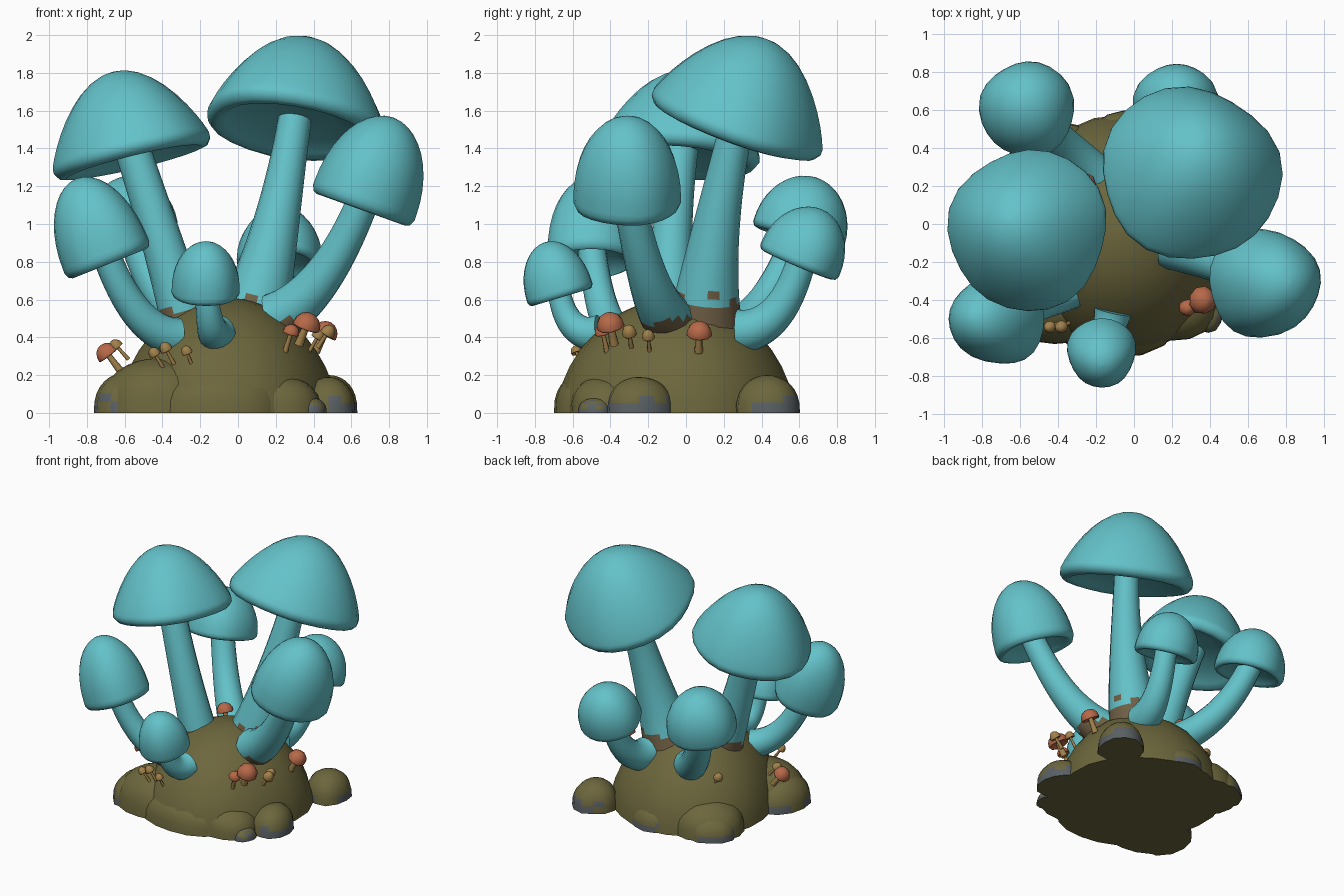
import bpy, bmesh, math, random
from mathutils import Vector

random.seed(4)
UP = Vector((0, 0, 1))
cube = bpy.data.objects.get("Cube")
if cube:
    bpy.data.objects.remove(cube, do_unlink=True)


def material(name, red, green, blue):
    mat = bpy.data.materials.new(name)
    mat.use_nodes = True
    colour = (red, green, blue, 1)
    mat.diffuse_color = colour
    mat.node_tree.nodes["Principled BSDF"].inputs["Base Color"].default_value = colour
    return mat


TEAL = material("teal", .125, .54, .585)
MOSS = material("moss", .15, .135, .046)
SLATE = material("slate", .1, .115, .125)
SOIL = material("soil", .16, .115, .06)
ORANGE = material("orange", .47, .14, .065)
TAN = material("tan", .36, .22, .07)


def skin(name, rings, materials, rule=None):
    """Join rings of points into a closed, smooth shaded surface."""
    bm = bmesh.new()
    loops = [[bm.verts.new(point) for point in ring] for ring in rings]
    for lower, upper in zip(loops, loops[1:]):
        for i in range(len(lower)):
            bm.faces.new((lower[i - 1], lower[i], upper[i], upper[i - 1]))
    bm.faces.new(loops[0])
    bm.faces.new(loops[-1])
    bmesh.ops.recalc_face_normals(bm, faces=bm.faces)
    if rule:
        for face in bm.faces:
            face.material_index = int(rule(face.calc_center_median().z))
    mesh = bpy.data.meshes.new(name)
    bm.to_mesh(mesh)
    bm.free()
    for mat in materials:
        mesh.materials.append(mat)
    part = bpy.data.objects.new(name, mesh)
    bpy.context.collection.objects.link(part)
    bpy.ops.object.select_all(action='DESELECT')
    part.select_set(True)
    bpy.context.view_layer.objects.active = part
    bpy.ops.object.shade_smooth_by_angle(angle=math.radians(65))


def circle(segments):
    angles = [math.tau * i / segments for i in range(segments)]
    return [(math.cos(a), math.sin(a), a) for a in angles]


def dome(steps, power):
    """Quarter-round (radius, height) profile; a higher power makes a bell."""
    turns = [max(.01, i / steps) * math.pi / 2 for i in range(steps + 1)]
    return [(math.sin(t), max(0, math.cos(t)) ** power) for t in turns]


LIP = [(1, -.06), (.95, -.13), (.87, -.15), (.78, -.1), (.5, -.01), (.02, .02)]
FLAT = [(.02, 0)]


def lathe(name, profile, place, axis, size, materials, segments, wave=.025, rule=None):
    """Turn a profile about a tilted axis, with a gently uneven outline."""
    turn = UP.rotation_difference(Vector(axis))
    phase = random.uniform(0, math.tau)
    rings = []
    for radius, height in profile:
        ring = []
        for c, s, a in circle(segments):
            r = radius * (1 + wave * radius * (math.sin(3 * a + phase) + math.sin(5 * a) / 2))
            local = Vector((r * c * size[0], r * s * size[1], height * size[2]))
            ring.append(Vector(place) + turn @ local)
        rings.append(ring)
    skin(name, rings, materials, rule)


def stem(name, base, bend, top, thick, thin, materials, segments, steps, rule=None):
    """Sweep a tapering circle along a quadratic curve."""
    base, bend, top = Vector(base), Vector(bend), Vector(top)
    rings = []
    for k in range(steps + 1):
        t = k / steps
        lower, upper = base.lerp(bend, t), bend.lerp(top, t)
        turn = UP.rotation_difference(upper - lower)
        radius = thin + (thick - thin) * (1 - t) ** 1.5
        rings.append([lower.lerp(upper, t) + turn @ Vector((c * radius, s * radius, 0))
                      for c, s, a in circle(segments)])
    skin(name, rings, materials, rule)


def mushroom(name, power, rim, axis, radius, height, base, bend, thick, thin, soil=0):
    """Tilted cap on a curved stem, with ragged soil up to a given height."""
    lathe(name + "_cap", dome(10, power) + LIP, rim, axis, (radius, radius, height), [TEAL], 24)
    top = Vector(rim) + Vector(axis).normalized() * height * .08
    stem(name + "_stem", base, bend, top, thick, thin, [TEAL, SOIL], 16, 24,
         lambda z: z < soil + random.uniform(-.035, .035))


# Large mushrooms
mushroom("tall_right", 1.75, (.3, .27, 1.55), (.15, .36, 1), .475, .46,
         (.06, .1, .45), (.2, .12, .89), .2, .088, soil=.59)
mushroom("tall_left", 1.75, (-.56, -.03, 1.39), (-.24, .1, 1), .425, .43,
         (-.26, -.08, .42), (-.39, -.1, .89), .135, .095, soil=.54)
mushroom("leaning_right", 1, (.67, -.31, 1.14), (.36, 0, 1), .285, .45,
         (.2, -.1, .5), (.48, -.21, .64), .14, .085, soil=.5)
mushroom("front_left", 1, (-.7, -.5, .85), (-.4, 0, 1), .24, .42,
         (-.33, -.34, .4), (-.56, -.45, .44), .105, .075)
mushroom("front_small", 1, (-.17, -.67, .65), (0, -.3, 1), .18, .265,
         (-.11, -.46, .42), (-.15, -.64, .4), .1, .06)
mushroom("back_left", 1, (-.56, .6, .96), (-.05, .3, 1), .25, .3,
         (-.2, .25, .42), (-.44, .47, .56), .115, .085)
mushroom("back_right", 1, (.22, .61, .82), (.05, .42, 1), .225, .28,
         (.15, .28, .43), (.2, .52, .44), .12, .078)

# Mound
lathe("mound", dome(10, 1.15) + FLAT, (-.06, -.05, 0), UP, (.58, .63, .61), [MOSS], 24)

# Soft shoulders that widen the mound
shoulders = [(-.42, -.37, .3, .27, .29), (-.1, -.48, .36, .22, .23),
             (-.38, .28, .27, .25, .24), (.2, -.42, .24, .2, .2)]
for number, (x, y, width, depth, height) in enumerate(shoulders, 1):
    lathe(f"mound_shoulder_{number}", dome(8, .75) + FLAT, (x, y, 0), UP,
          (width, depth, height), [MOSS], 16)

# Rocky lumps around the foot, with bare stone near the ground
lumps = {
    "back_right": (.48, .43, .16, .17, .2),
    "right": (.48, -.25, .14, .18, .19),
    "front_right": (.39, -.48, .08, .09, .08),
    "left": (-.57, -.36, .2, .22, .22),
    "back_left": (-.47, .36, .18, .17, .17),
    "back": (-.05, .48, .18, .11, .16),
}
for side, (x, y, width, depth, height) in lumps.items():
    lathe(side + "_lump", dome(8, .8) + FLAT, (x, y, 0), UP, (width, depth, height),
          [MOSS, SLATE], 12, .05, lambda z: .001 < z < random.uniform(.01, .09))

# Tiny mushrooms: cap position and radius, leaning away from the middle
orange_buttons = [(.36, -.4, .46, .075), (.28, -.44, .425, .045), (.46, .07, .42, .068),
                  (-.69, -.19, .31, .062), (-.26, .21, .55, .06)]
tan_buttons = [(-.44, -.54, .31, .032), (-.38, -.54, .335, .034), (-.27, -.58, .32, .03),
               (-.64, -.2, .35, .035), (.42, -.2, .4, .035), (.47, -.3, .42, .04),
               (-.45, .25, .39, .035)]
for mat, group, lean, reach in ((ORANGE, orange_buttons, 1.1, .11), (TAN, tan_buttons, 1.4, .09)):
    for number, (x, y, z, radius) in enumerate(group, 1):
        name = f"{mat.name}_button_{number}"
        place, axis = Vector((x, y, z)), Vector((x * lean, y / 2, 1)).normalized()
        lathe(name + "_cap", dome(4, 1) + LIP, place, axis, (radius, radius, radius * lean * .9),
              [mat], 9)
        foot = place - axis * reach
        stem(name + "_stem", foot, place.lerp(foot, .5), place + axis * radius * .2,
             radius * .35, radius * .25, [TAN], 7, 2)
